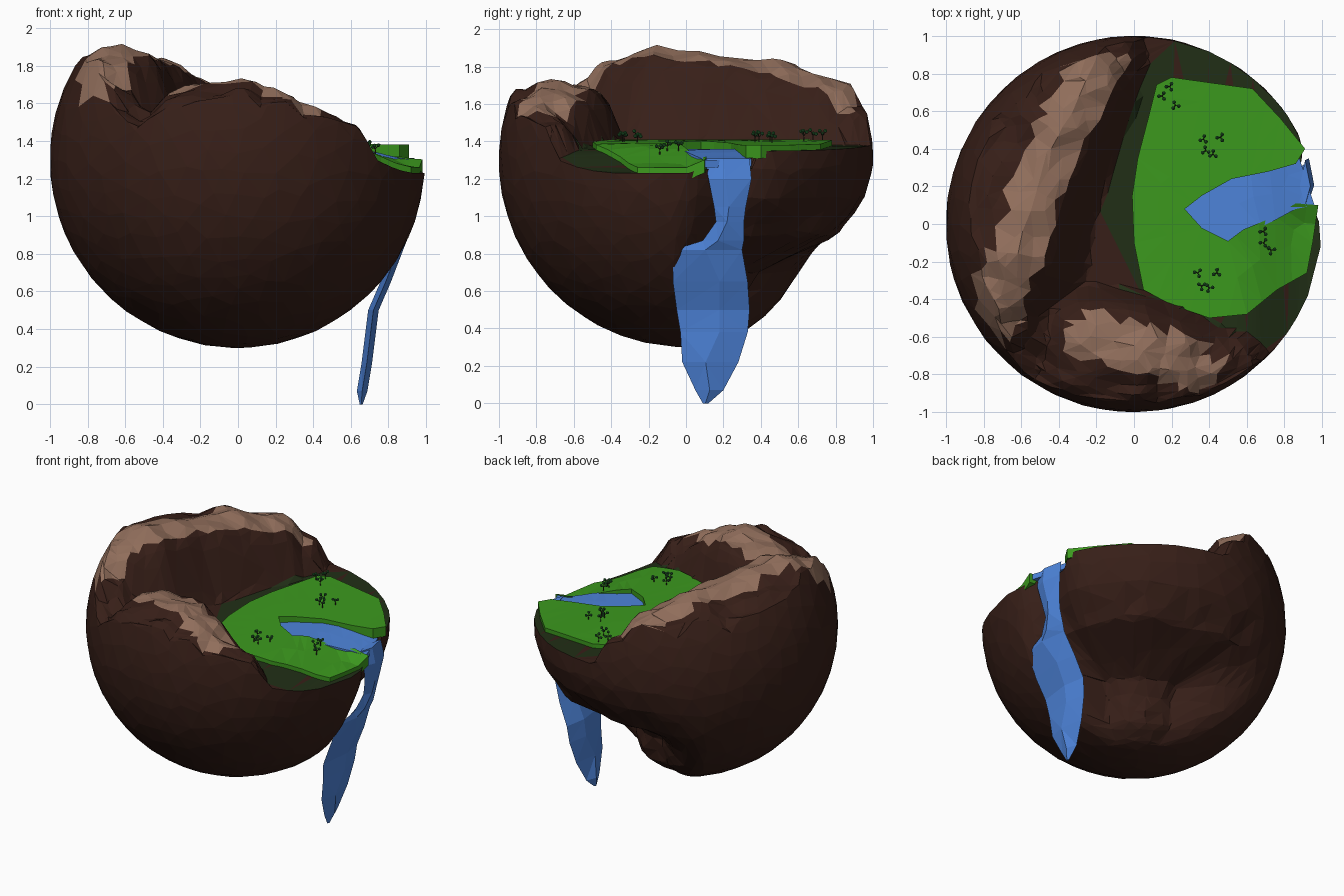
import bpy, bmesh, math, random
from mathutils import Vector, Matrix, noise

if "Cube" in bpy.data.objects:
    bpy.data.objects.remove(bpy.data.objects["Cube"])

random.seed(4)


def material(name, rgb):
    m = bpy.data.materials.new(name)
    m.diffuse_color = (*rgb, 1)
    m.use_nodes = True
    m.node_tree.nodes["Principled BSDF"].inputs["Base Color"].default_value = m.diffuse_color
    return m


BROWN = material("dark_earth", (0.038, 0.0135, 0.009))
TAN = material("bare_rock", (0.28, 0.155, 0.105))
MOSS = material("moss", (0.015, 0.028, 0.008))
GREEN = material("grass", (0.045, 0.32, 0.013))
BLUE = material("water", (0.075, 0.23, 0.70))
LEAF = material("leaf", (0.02, 0.13, 0.03))
BARK = material("bark", (0.03, 0.03, 0.015))


def make(name, bm, *mats):
    bmesh.ops.recalc_face_normals(bm, faces=bm.faces)
    me = bpy.data.meshes.new(name)
    bm.to_mesh(me)
    bm.free()
    ob = bpy.data.objects.new(name, me)
    bpy.context.collection.objects.link(ob)
    for m in mats:
        me.materials.append(m)
    return ob


def smooth(t):
    t = min(1, max(0, t))
    return t * t * (3 - 2 * t)


def table(pts, v):
    """Linear lookup in ascending (key, value) pairs."""
    if v <= pts[0][0]:
        return pts[0][1]
    for (a, p), (b, q) in zip(pts, pts[1:]):
        if v <= b:
            return p + (q - p) * (v - a) / (b - a)
    return pts[-1][1]


def nearest(p, a, b):
    """Nearest point to p on segment a-b in plan, with its height."""
    d = (b - a).xy
    t = min(1, max(0, (p - a.xy).dot(d) / d.length_squared))
    return a.lerp(b, t)


# plan outlines, and ridge crests (two bare ridges, one low saddle) as (x, y, z)
GRASS = [(.12, .74), (.2, .78), (.63, .72), (.78, .56), (.91, .4), (.86, .32), (.72, .28),
         (.52, .24), (.36, .15), (.27, .08), (.36, -.02), (.5, -.09), (.58, -.03), (.75, .04),
         (.86, .11), (.98, .1), (.95, -.1), (.92, -.26), (.76, -.35), (.6, -.48), (.4, -.5),
         (.2, -.43), (.05, -.35), (0, -.1), (-.01, .15), (.02, .35), (.08, .58)]
POND = [(.26, .08), (.36, -.04), (.5, -.11), (.6, -.05), (.75, .02), (.86, .08), (.96, .1),
        (.92, .22), (.88, .35), (.72, .3), (.52, .27), (.36, .18)]
RIDGES = [[Vector(p) for p in r] for r in (
    [(-.72, -.48, 1.72), (-.7, -.3, 1.87), (-.62, -.15, 1.92), (-.53, .15, 1.86),
     (-.42, .45, 1.84), (-.27, .72, 1.75), (-.17, .87, 1.60)],
    [(-.22, -.6, 1.71), (0, -.65, 1.74), (.15, -.69, 1.69), (.38, -.77, 1.58), (.49, -.78, 1.53)],
    [(-.70, -.5, 1.69), (-.47, -.62, 1.54), (-.24, -.6, 1.69)])]
STREAM = (Vector((.3, .08, 0)), Vector((1, .2, 0)))


def grass_z(x, y):
    return 1.41 - .03 * smooth(x / .9) - .12 * smooth((x - .55) / .4) * smooth((.25 - y) / .25)


def water_z(x, y):
    return 1.36 - .06 * smooth((x - .6) / .35)


def ground(p):
    """Terrain height at p, and distance to the nearest bare crest."""
    h = grass_z(*p) - .03
    if (p - nearest(p, *STREAM).xy).length < .2:
        h = min(h, water_z(*p) - .05)
    dmin = 9
    for i, crest in enumerate(RIDGES):
        for a, b in zip(crest, crest[1:]):
            c = nearest(p, a, b)
            v = p - c.xy
            d = v.length
            if i < 2:
                dmin = min(dmin, d)
            k = max(0, v.dot(c.xy.normalized()) / max(d, 1e-6)) ** 2
            steep = .05 * min(1, d / .13) + .5 * smooth((d - .13) / .28) + 3 * max(0, d - .39)
            h = max(h, c.z - steep * (1 - k) - .3 * d * k)
    return h, dmin


# island: sphere, hollowed under the back right, top pressed down to the terrain
HOLLOW = [(.3, .1), (.35, .3), (.45, .43), (.6, .55), (.7, .53), (.8, .33), (.9, .13), (1.1, .03), (1.25, 0)]
bm = bmesh.new()
bmesh.ops.create_icosphere(bm, subdivisions=6, radius=1, matrix=Matrix.Translation((0, 0, 1.3)))
for v in bm.verts:
    x, y, z = v.co
    phi, r = math.degrees(math.atan2(y, x)), math.hypot(x, y)
    w = smooth((phi + 5) / 25) * smooth((135 - phi) / 40)
    gully = .1 * math.exp(-((phi - 13) / 9) ** 2) * smooth((z - .7) / .2) * smooth((r - .6) / .3)
    s = (1 - w * table(HOLLOW, z)) * (1 - gully)
    p = Vector((x * s, y * s))
    n = noise.noise(v.co * 6)
    h = ground(p)[0]
    top = h + (.035 * n if h > 1.45 else 0)
    p *= 1 + .05 * n * w * smooth((1.2 - z) / .3)
    v.co = (p.x, p.y, min(z, top))
island = make("island_rock", bm, BROWN, TAN, MOSS)
dec = island.modifiers.new("facets", 'DECIMATE')
dec.ratio = .1
bpy.context.view_layer.objects.active = island
island.select_set(True)
bpy.ops.object.modifier_apply(modifier=dec.name)

# island colours: bare crests, mossy border round the grass
rim = [Vector((x, y, 0)) for x, y in GRASS]
for f in island.data.polygons:
    p = f.center.xy
    if f.center.z > 1.54 and ground(p)[1] < .135 and f.normal.z > .3 and p.y < .9:
        f.material_index = 1
    elif f.normal.z > .6 and f.center.z < 1.46:
        if min((p - nearest(p, a, b).xy).length for a, b in zip(rim, rim[1:] + rim[:1])) < .1:
            f.material_index = 2


# grass slab and pond sheet
def slab(name, outline, height, thick, mat):
    bm = bmesh.new()
    bm.faces.new([bm.verts.new((x, y, 0)) for x, y in outline])
    bmesh.ops.triangulate(bm, faces=bm.faces[:])
    bmesh.ops.subdivide_edges(bm, edges=bm.edges[:], cuts=1, use_grid_fill=True)
    bmesh.ops.triangulate(bm, faces=bm.faces[:])
    for v in bm.verts:
        v.co.z = height(v.co.x, v.co.y)
    base = bmesh.ops.extrude_face_region(bm, geom=bm.faces[:], use_keep_orig=True)
    for v in base["geom"]:
        if isinstance(v, bmesh.types.BMVert):
            v.co.z -= thick
    return make(name, bm, mat)


slab("grass_meadow", GRASS, grass_z, .07, GREEN)
slab("stream_pool", POND, water_z, .04, BLUE)

# waterfall: lens section lofted down rows of (z, x, y0, y1)
ROWS = [(1.31, .91, .10, .34), (1.2, .93, .12, .35), (1.05, .91, .15, .32), (.97, .895, .16, .31),
        (.87, .87, .09, .31), (.82, .85, -.07, .30), (.65, .785, -.07, .33), (.5, .72, -.05, .34),
        (.38, .705, -.03, .33), (.22, .685, -.02, .28), (.07, .66, .05, .2), (0, .655, .09, .12)]
bm = bmesh.new()
rings = []
for i, (z, x, y0, y1) in enumerate(ROWS):
    t = .008 if i == len(ROWS) - 1 else .028
    m = y0 + (y1 - y0) * random.uniform(.35, .65)
    rings.append([bm.verts.new(c) for c in ((x, y0, z), (x + t, m, z), (x, y1, z), (x - t, m, z))])
for a, b in zip(rings, rings[1:]):
    for k in range(4):
        bm.faces.new((a[k], a[(k + 1) % 4], b[(k + 1) % 4], b[k]))
bm.faces.new(rings[0])
bm.faces.new(rings[-1])
bmesh.ops.triangulate(bm, faces=bm.faces[:])
make("waterfall", bm, BLUE)

# small forked trees
TREES = [(.15, .68), (.19, .73), (.22, .63), (.37, .45), (.46, .46), (.38, .39), (.42, .37),
         (.69, -.04), (.69, -.1), (.73, -.14), (.34, -.26), (.36, -.33), (.40, -.34), (.44, -.26)]
trunks, leaves = bmesh.new(), bmesh.new()


def stick(a, b, r):
    d = b - a
    m = Matrix.Translation((a + b) / 2) @ d.to_track_quat('Z', 'Y').to_matrix().to_4x4()
    bmesh.ops.create_cone(trunks, cap_ends=True, segments=5, radius1=r, radius2=r * .6,
                          depth=d.length, matrix=m)


for x, y in TREES:
    foot = Vector((x, y, grass_z(x, y) - .01))
    fork = foot + Vector((0, 0, .035))
    stick(foot, fork, .004)
    turn = random.uniform(0, 6.28)
    for k in range(3):
        ang = turn + k * math.tau / 3
        tip = fork + Vector((.018 * math.cos(ang), .018 * math.sin(ang), random.uniform(.005, .03)))
        stick(fork, tip, .003)
        bmesh.ops.create_icosphere(leaves, subdivisions=1, radius=.011, matrix=Matrix.Translation(tip))
make("tree_trunks", trunks, BARK)
make("tree_leaves", leaves, LEAF)
